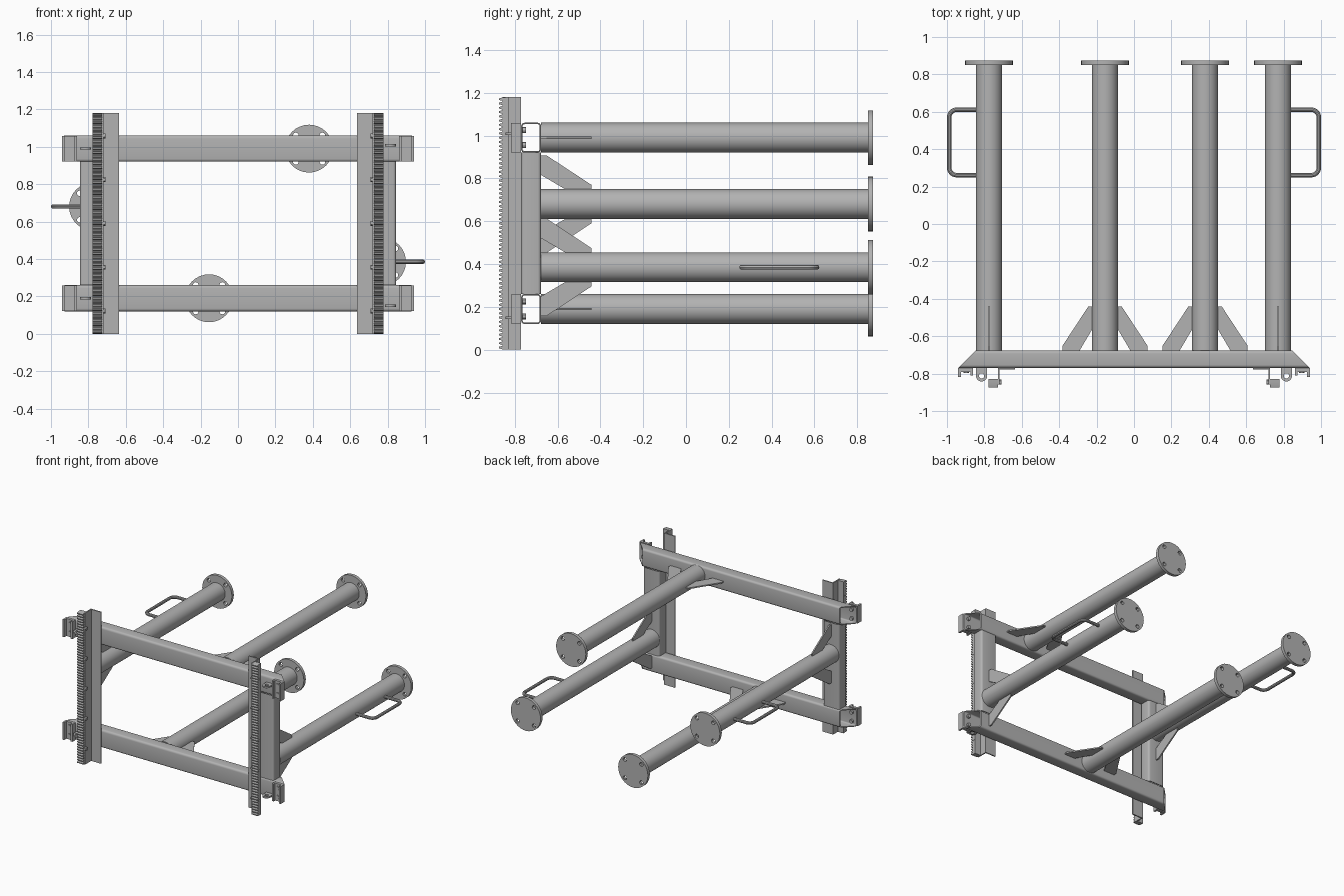
import bpy, bmesh, math
from mathutils import Vector, Matrix

cube = bpy.data.objects.get("Cube")
if cube:
    bpy.data.objects.remove(cube)

GREY = (0.45, 0.45, 0.45, 1)
steel = bpy.data.materials.new("grey steel")
steel.use_nodes = True
steel.diffuse_color = GREY
steel.node_tree.nodes["Principled BSDF"].inputs["Base Color"].default_value = GREY

X, Y, Z = Vector((1, 0, 0)), Vector((0, 1, 0)), Vector((0, 0, 1))
parts = []


def curve_to_part(name, curve, matrix=Matrix()):
    """Turn a curve into a clean mesh object."""
    temp = bpy.data.objects.new("temp", curve)
    bpy.context.collection.objects.link(temp)
    graph = bpy.context.evaluated_depsgraph_get()
    mesh = bpy.data.meshes.new_from_object(temp.evaluated_get(graph))
    bpy.data.objects.remove(temp)
    mesh.transform(matrix)
    bm = bmesh.new()
    bm.from_mesh(mesh)
    bmesh.ops.remove_doubles(bm, verts=bm.verts, dist=1e-5)
    bmesh.ops.recalc_face_normals(bm, faces=bm.faces)
    bm.to_mesh(mesh)
    bm.free()
    mesh.name = name
    mesh.materials.clear()
    mesh.materials.append(steel)
    part = bpy.data.objects.new(name, mesh)
    bpy.context.collection.objects.link(part)
    parts.append(part)
    return part


def add_spline(curve, points, cyclic=True):
    spline = curve.splines.new('POLY')
    spline.points.add(len(points) - 1)
    for p, co in zip(spline.points, points):
        p.co = (*co, 0, 1) if len(co) == 2 else (*co, 1)
    spline.use_cyclic_u = cyclic


def prism(name, loops, origin, u, v, depth):
    """Extrude outlines (first outer, then holes) drawn along u and v, centred on origin."""
    curve = bpy.data.curves.new(name, 'CURVE')
    curve.dimensions = '2D'
    curve.fill_mode = 'BOTH'
    curve.extrude = depth / 2
    for loop in loops:
        add_spline(curve, loop)
    matrix = Matrix((u, v, u.cross(v))).transposed().to_4x4()
    matrix.translation = origin
    return curve_to_part(name, curve, matrix)


def arc(cx, cy, r, start, end, n):
    return [(cx + r * math.cos(a), cy + r * math.sin(a))
            for a in (math.radians(start + (end - start) * i / n) for i in range(n + 1))]


def circle(cx, cy, r, n):
    return arc(cx, cy, r, 0, 360, n)[:-1]


def rounded(w, h, r):
    pts = []
    for i, (sx, sy) in enumerate(((1, 1), (-1, 1), (-1, -1), (1, -1))):
        pts += arc(sx * (w / 2 - r), sy * (h / 2 - r), r, 90 * i, 90 * i + 90, 4)
    return pts


def rect(x0, x1, y0, y1):
    return [(x0, y0), (x1, y0), (x1, y1), (x0, y1)]


FRONT, BACK = -0.77, -0.677
MID = (FRONT + BACK) / 2
TUBE = [rounded(BACK - FRONT, 0.14, 0.016), rounded(BACK - FRONT - 0.014, 0.126, 0.009)]
SIDES = ((-1, "right"), (1, "left"))
LEVELS = ((0.19, "lower"), (0.99, "upper"))

# Hollow cross beams with mitred ends
for z, level in LEVELS:
    beam = prism(level + "_beam", TUBE, (0, MID, z), Y, Z, 1.88)
    for vert in beam.data.vertices:
        vert.co.x -= math.copysign(vert.co.y - FRONT, vert.co.x)

# Uprights between the beams
for s, side in SIDES:
    prism(side + "_upright", [[(b, a) for a, b in loop] for loop in TUBE],
          (s * 0.775, MID, 0.59), X, Y, 0.66)

# Pipes with bolted flanges and a pair of gussets each
GUSSET = [(0.16, 0), (0.16, 0.025), (0.022, 0.235), (0, 0.235), (0, 0.115), (0.068, 0)]


def pipe(name, x, z, across):
    prism(name + "_pipe", [circle(0, 0, 0.07, 40)], (x, (BACK + 0.85) / 2, z), X, Z, 0.85 - BACK)
    holes = [circle(i * 0.071, j * 0.071, 0.015, 12) for i in (-1, 1) for j in (-1, 1)]
    prism(name + "_flange", [circle(0, 0, 0.128, 32)] + holes, (x, 0.861, z), X, Z, 0.024)
    for s in (-1, 1):
        outline = [(s * (0.068 + a), BACK + b) for a, b in GUSSET]
        prism(name + "_gusset", [outline], (x, 0, z), across, Y, 0.01)


pipe("upper", 0.38, 0.99, X)
pipe("lower", -0.155, 0.19, X)
pipe("right", -0.775, 0.68, Z)
pipe("left", 0.77, 0.385, Z)

# Bent rod handles on the two side pipes
for s, side, z in ((-1, "right", 0.68), (1, "left", 0.385)):
    path = [(0.82, 0.261)] + arc(0.948, 0.301, 0.04, -90, 0, 6)
    path += arc(0.948, 0.571, 0.04, 0, 90, 6) + [(0.82, 0.611)]
    rod = bpy.data.curves.new("rod", 'CURVE')
    rod.dimensions = '3D'
    rod.bevel_depth = 0.012
    rod.bevel_resolution = 3
    add_spline(rod, [(s * a, b, z) for a, b in path], False)
    curve_to_part(side + "_handle", rod)

# Angle rails with toothed racks and bolts
HEIGHT, TEETH = 1.18, 59
pitch = HEIGHT / TEETH
rack = [(-0.828, HEIGHT), (-0.828, 0)]
for i in range(TEETH):
    for y, t in ((-0.858, 0.1), (-0.873, 0.32), (-0.873, 0.68), (-0.858, 0.9)):
        rack.append((y, (i + t) * pitch))

for s, side in SIDES:
    angle = [(0.636, FRONT), (0.636, -0.779), (0.719, -0.779), (0.719, -0.858),
             (0.728, -0.858), (0.728, FRONT)]
    prism(side + "_angle_rail", [[(s * a, b) for a, b in angle]],
          (0, 0, HEIGHT / 2), X, Y, HEIGHT)
    prism(side + "_rack", [rack], (s * 0.752, 0, 0), Y, Z, 0.05)
    for i in range(5):
        prism(side + "_rack_bolt", [circle(-0.845, 0.122 + i * 0.234, 0.013, 12)],
              (s * 0.744, 0, 0), Y, Z, 0.07)

# Corner brackets, bolts and pierced lugs
LUG_Z = {(-1, "lower"): 0.19, (-1, "upper"): 0.99, (1, "lower"): 0.15, (1, "upper"): 1.008}
channel = [(0.94, FRONT), (0.94, -0.818), (0.926, -0.818), (0.926, -0.79),
           (0.874, -0.79), (0.874, -0.81), (0.86, -0.81), (0.86, FRONT)]
for s, side in SIDES:
    for z, level in LEVELS:
        name = side + "_" + level
        prism(name + "_bracket", [[(s * a, b) for a, b in channel]], (0, 0, z), X, Y, 0.136)
        for dz in (-0.035, 0.035):
            prism(name + "_bracket_bolt", [circle(s * 0.897, z + dz, 0.014, 12)],
                  (0, -0.772, 0), X, Z, 0.05)
        lug = [(0.845, FRONT), (0.785, FRONT)] + arc(0.815, -0.812, 0.03, 180, 360, 10)
        prism(name + "_lug", [[(s * a, b) for a, b in lug], circle(s * 0.815, -0.812, 0.014, 12)],
              (0, 0, LUG_Z[s, level]), X, Y, 0.012)

# Smooth the round surfaces, keep the edges crisp
bpy.ops.object.select_all(action='DESELECT')
for part in parts:
    part.select_set(True)
bpy.context.view_layer.objects.active = parts[0]
bpy.ops.object.shade_smooth_by_angle(angle=math.radians(30))
